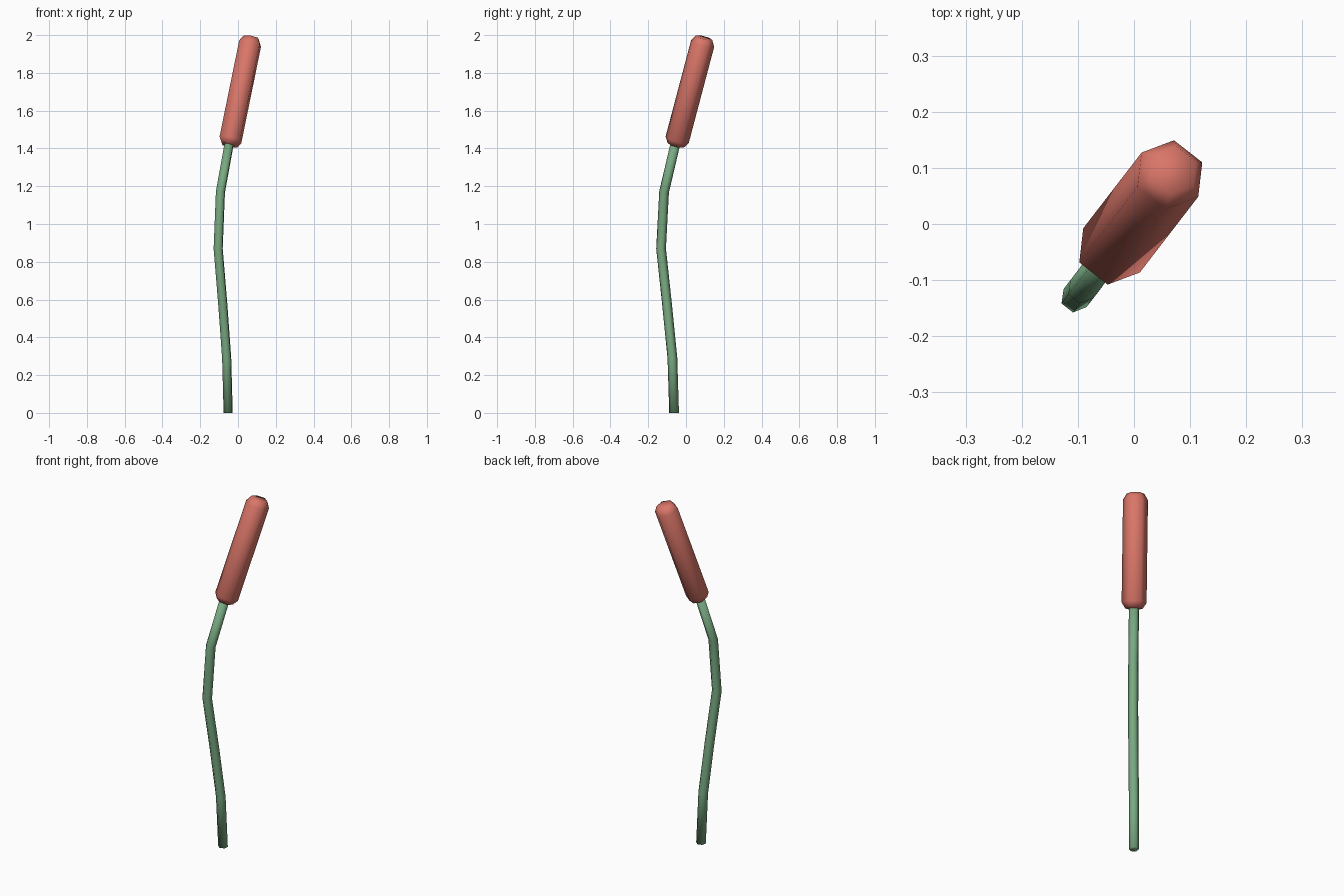
import bpy, bmesh, math
from mathutils import Vector

if "Cube" in bpy.data.objects:
    bpy.data.objects.remove(bpy.data.objects["Cube"])

SIDES = 6
TURN = math.radians(22)


def material(name, rgb):
    m = bpy.data.materials.new(name)
    m.diffuse_color = (*rgb, 1)
    m.use_nodes = True
    m.node_tree.nodes["Principled BSDF"].inputs["Base Color"].default_value = m.diffuse_color
    return m


def tube(name, path, radii, mat):
    """Six-sided tube lofted along a path, closed at both ends."""
    pts = [Vector(p) for p in path]
    bm = bmesh.new()
    rings = []
    for i, (p, r) in enumerate(zip(pts, radii)):
        before = (p - pts[i - 1]).normalized() if i else Vector()
        after = (pts[i + 1] - p).normalized() if i + 1 < len(pts) else Vector()
        rot = Vector((0, 0, 1)).rotation_difference(before + after)
        if p.z == 0:
            rot.identity()  # the foot is cut level
        ring = []
        for k in range(SIDES):
            a = TURN + k * math.tau / SIDES
            ring.append(bm.verts.new(p + rot @ Vector((r * math.cos(a), r * math.sin(a), 0))))
        rings.append(ring)
    for lo, hi in zip(rings, rings[1:]):
        for k in range(SIDES):
            n = (k + 1) % SIDES
            bm.faces.new((lo[k], lo[n], hi[n], hi[k]))
    bm.faces.new(rings[0][::-1])
    bm.faces.new(rings[-1])
    for f in bm.faces:
        f.smooth = True
    for e in bm.edges:
        e.smooth = e.calc_face_angle(0) < math.radians(75)
    me = bpy.data.meshes.new(name)
    bm.to_mesh(me)
    bm.free()
    me.materials.append(mat)
    ob = bpy.data.objects.new(name, me)
    bpy.context.collection.objects.link(ob)
    return ob


green = material("stem green", (0.19, 0.40, 0.22))
red = material("head red", (0.70, 0.18, 0.14))

# Bent stem, running a little way into the head
tube("stem",
     [(-0.052, -0.063, 0), (-0.06, -0.072, 0.29), (-0.081, -0.101, 0.58),
      (-0.105, -0.132, 0.87), (-0.093, -0.116, 1.17), (-0.046, -0.055, 1.43)],
     [0.026] * 6, green)

# Reed head with bevelled ends
tube("seed_head",
     [(-0.046, -0.055, 1.417), (-0.04, -0.047, 1.445),
      (0.064, 0.088, 1.955), (0.070, 0.096, 1.986)],
     [0.045, 0.064, 0.064, 0.045], red)
